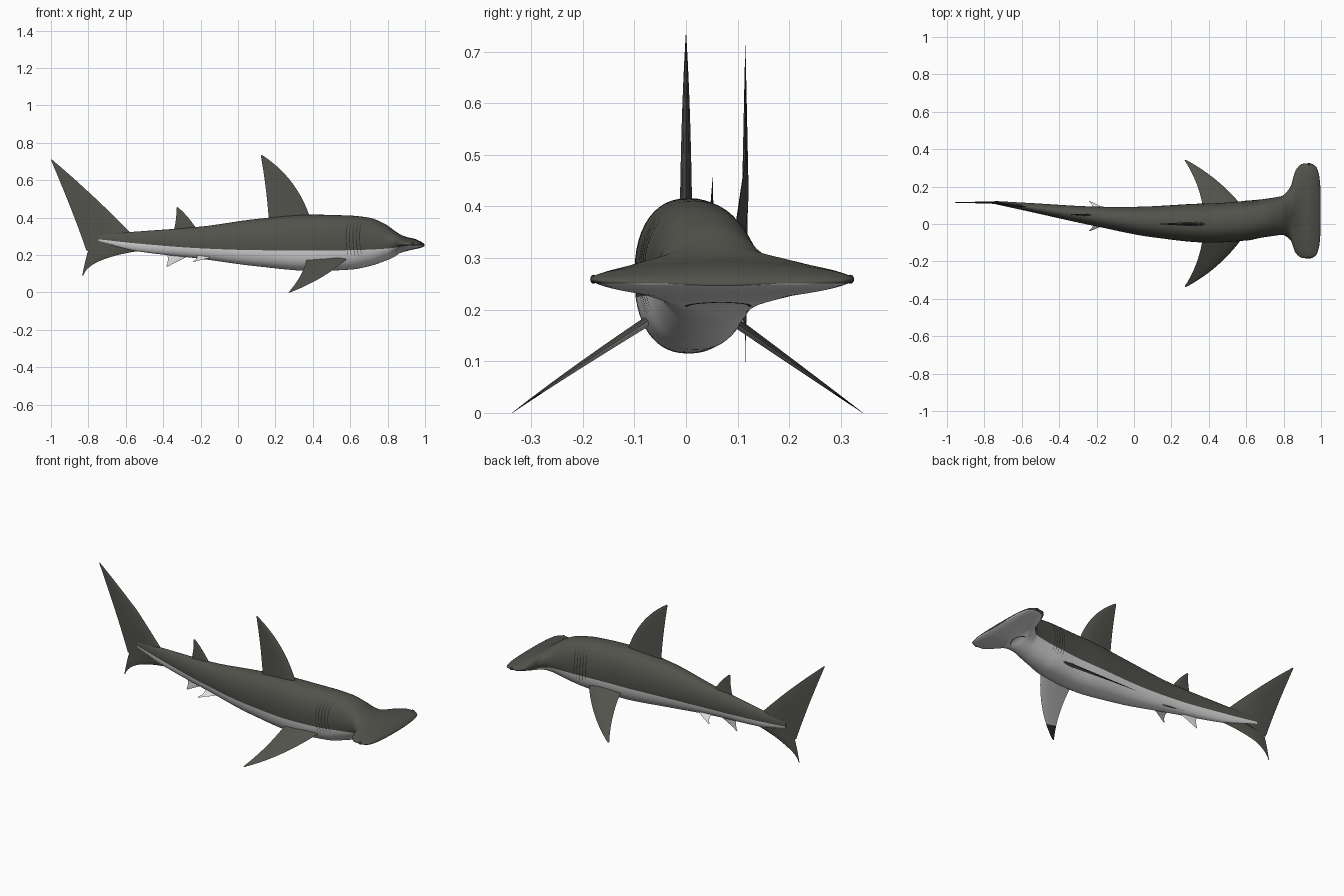
import bpy, bmesh, math
from mathutils import Vector

if "Cube" in bpy.data.objects:
    bpy.data.objects.remove(bpy.data.objects["Cube"])


def material(name, rgb):
    m = bpy.data.materials.new(name)
    m.diffuse_color = (*rgb, 1)
    m.use_nodes = True
    m.node_tree.nodes["Principled BSDF"].inputs["Base Color"].default_value = m.diffuse_color
    return m


DARK = material("slate back", (0.085, 0.085, 0.073))
LIGHT = material("pale belly", (0.72, 0.72, 0.72))
TIP = material("dark fin tip", (0.035, 0.035, 0.032))
LINE = material("gill black", (0.03, 0.03, 0.028))

# Body stations: x, centre y, half width, top z, bottom z, colour line z, roundness
STATIONS = [
    (-0.745, .115, .008, .310, .270, .284, 2.0),
    (-0.55, .088, .024, .325, .222, .263, 2.0),
    (-0.20, .040, .053, .352, .180, .236, 2.1),
    (0.10, .012, .083, .393, .140, .226, 2.2),
    (0.40, .005, .105, .416, .115, .224, 2.3),
    (0.60, .018, .106, .411, .122, .226, 2.3),
    (0.70, .032, .102, .400, .140, .229, 2.2),
    (0.785, .045, .103, .367, .168, .234, 2.1),
    (0.835, .056, .140, .332, .190, .239, 1.7),
    (0.865, .066, .222, .312, .210, .244, 1.6),
    (0.90, .070, .252, .297, .221, .249, 1.8),
    (0.94, .070, .254, .288, .230, .251, 2.0),
    (0.972, .070, .238, .275, .237, .251, 2.1),
    (0.99, .070, .190, .264, .243, .251, 2.1),
    (0.998, .070, .110, .256, .247, .251, 2.0),
]


def station(x):
    """Monotone smooth interpolation of the station table."""
    S = STATIONS
    x = min(max(x, S[0][0]), S[-1][0])
    i = max(k for k in range(len(S) - 1) if S[k][0] <= x)
    h = S[i + 1][0] - S[i][0]
    t = (x - S[i][0]) / h

    def sec(k, c):
        return (S[k + 1][c] - S[k][c]) / (S[k + 1][0] - S[k][0])

    def slope(k, c):
        if k == 0:
            return sec(0, c)
        if k == len(S) - 1:
            return sec(k - 1, c)
        a, b = sec(k - 1, c), sec(k, c)
        return 2 * a * b / (a + b) if a * b > 0 else 0

    return [(2*t**3 - 3*t*t + 1) * S[i][c] + (t**3 - 2*t*t + t) * h * slope(i, c)
            + (3*t*t - 2*t**3) * S[i + 1][c] + (t**3 - t*t) * h * slope(i + 1, c)
            for c in range(1, 7)]


def spow(v, p):
    return math.copysign(abs(v) ** p, v)


def skin(x, a, off=0.0):
    """Point on the body surface at length x and angle a."""
    yc, hw, top, bot, _, n = station(x)
    return Vector((x, yc + (hw + off) * spow(math.cos(a), 2 / n),
                   (top + bot) / 2 + ((top - bot) / 2 + off) * spow(math.sin(a), 2 / n)))


def line_angle(x):
    _, _, top, bot, line, n = station(x)
    return math.asin(max(-.95, min(.95, spow((line - (top + bot) / 2) / ((top - bot) / 2), n / 2))))


def finish(name, bm, mats, angle=40, normals=True):
    if normals:
        bmesh.ops.recalc_face_normals(bm, faces=bm.faces)
    me = bpy.data.meshes.new(name)
    bm.to_mesh(me)
    bm.free()
    for m in mats:
        me.materials.append(m)
    ob = bpy.data.objects.new(name, me)
    bpy.context.collection.objects.link(ob)
    bpy.ops.object.select_all(action='DESELECT')
    ob.select_set(True)
    bpy.context.view_layer.objects.active = ob
    bpy.ops.object.shade_smooth_by_angle(angle=math.radians(angle))
    return ob


def loft(bm, rings, rule):
    vs = [[bm.verts.new(p) for p in r] for r in rings]
    n = len(vs[0])
    for i in range(len(vs) - 1):
        for j in range(n):
            k = (j + 1) % n
            f = bm.faces.new((vs[i][j], vs[i][k], vs[i + 1][k], vs[i + 1][j]))
            f.material_index = rule(i, j)
    bm.faces.new(vs[0])
    bm.faces.new(vs[-1])


# Body and hammer head: edge loop follows the colour line
UP, LOW, SUB = 28, 24, 7
xs = [STATIONS[i][0] + (STATIONS[i + 1][0] - STATIONS[i][0]) * k / SUB
      for i in range(len(STATIONS) - 1) for k in range(SUB)] + [STATIONS[-1][0]]
rings = []
for x in xs:
    a = line_angle(x)
    rings.append([skin(x, a + (math.pi - 2 * a) * j / UP) for j in range(UP)]
                 + [skin(x, math.pi - a + (math.pi + 2 * a) * j / LOW) for j in range(LOW)])
bm = bmesh.new()
loft(bm, rings, lambda i, j: 0 if j < UP else 1)
finish("body", bm, [DARK, LIGHT], 60)


# Fins: thin foil sections between a leading and a trailing edge (root, middle, tip)
def through(p, s):
    a, b, c = map(Vector, p)
    return a * (1 - s) * (1 - 2 * s) + b * 4 * s * (1 - s) + c * s * (2 * s - 1)


FOIL = [(0, 0), (.08, .6), (.3, 1), (.65, .6), (1, 0)]


def fin(name, lead, trail, thick, mats, normal=(0, 1, 0), rule=lambda i, up: 0, follow=False):
    nrm, n = Vector(normal).normalized(), 20
    chord0 = (Vector(trail[0]) - Vector(lead[0])).length
    rings = []
    for i in range(n + 1):
        L, T = through(lead, i / n), through(trail, i / n)
        t = thick / 2 * (T - L).length / chord0
        up = [L.lerp(T, c) + nrm * h * t for c, h in FOIL]
        low = [L.lerp(T, c) - nrm * h * t for c, h in FOIL[-2:0:-1]]
        ring = up + low
        if follow:  # bend with the spine
            for p in ring:
                p.y += station(p.x)[0]
        rings.append(ring)
    bm = bmesh.new()
    loft(bm, rings, lambda i, j: rule(i / n, j < 4))
    return finish(name, bm, mats)


fin("dorsal_fin", [(.39, 0, .385), (.29, 0, .585), (.128, 0, .735)],
    [(.165, 0, .385), (.148, 0, .56), (.122, 0, .732)], .024, [DARK])
fin("second_dorsal_fin", [(-.215, .048, .33), (-.268, .05, .402), (-.322, .052, .456)],
    [(-.345, .05, .325), (-.332, .05, .39), (-.33, .052, .453)], .012, [DARK])
fin("tail_upper_lobe", [(-.54, 0, .285), (-.775, 0, .515), (-.998, 0, .713)],
    [(-.81, 0, .222), (-.89, 0, .44), (-1, 0, .708)], .02, [DARK], follow=True)
fin("tail_lower_lobe", [(-.51, 0, .225), (-.735, 0, .17), (-.828, 0, .088)],
    [(-.785, 0, .27), (-.808, 0, .2), (-.833, 0, .09)], .014, [DARK], follow=True)
fin("anal_fin", [(-.25, .052, .20), (-.325, .056, .165), (-.378, .062, .136)],
    [(-.385, .064, .225), (-.375, .062, .18), (-.384, .062, .139)], .008, [LIGHT])

for side, s in (("left", 1), ("right", -1)):
    def pt(x, y, z, c):
        return (x, c + s * y, z)
    fin(side + "_pectoral_fin",
        [pt(.59, .07, .187, .01), pt(.45, .222, .083, .004), pt(.278, .34, 0, .003)],
        [pt(.37, .07, .187, .01), pt(.335, .21, .092, .004), pt(.27, .338, .001, .003)],
        .02, [DARK, LIGHT, TIP], (0, s * .57, .82),
        lambda t, up: 0 if up else (2 if t > .7 else 1))
    fin(side + "_pelvic_fin",
        [pt(-.10, .015, .195, .035), pt(-.18, .055, .178, .04), pt(-.236, .08, .163, .042)],
        [pt(-.225, .015, .205, .035), pt(-.22, .05, .185, .04), pt(-.242, .079, .166, .042)],
        .008, [LIGHT], (0, s * .4, .9))

    # Gill slits: narrow strips lying on the skin
    bm = bmesh.new()
    for g in range(5):
        pairs = []
        for k in range(13):
            u = k / 12
            a = math.radians(-28 + 78 * u)
            a = a if s > 0 else math.pi - a
            x = .59 + .018 * g - .012 * math.sin(math.pi * u)
            w = .0022 * math.sin(math.pi * u) + .0003
            pairs.append([bm.verts.new(skin(x + d, a, .0012)) for d in (-w, w)])
        for p, q in zip(pairs, pairs[1:]):
            bm.faces.new((p[0], p[1], q[1], q[0]) if s > 0 else (p[1], p[0], q[0], q[1]))
    finish(side + "_gill_slits", bm, [LINE], normals=False)

    # Eye at the end of the hammer
    bm = bmesh.new()
    bmesh.ops.create_uvsphere(bm, u_segments=16, v_segments=10, radius=.011)
    for v in bm.verts:
        v.co = Vector((.935 + v.co.x, .07 + s * .249 + v.co.y * .6, .259 + v.co.z * .8))
    finish(side + "_eye", bm, [LINE])

# Mouth line under the head
bm = bmesh.new()
pairs = []
for k in range(17):
    u = k / 16
    a = math.radians(245 + 50 * u)
    x = .85 + .03 * math.sin(math.pi * u)
    pairs.append([bm.verts.new(skin(x + d, a, .0012)) for d in (-.002, .002)])
for p, q in zip(pairs, pairs[1:]):
    bm.faces.new((p[0], p[1], q[1], q[0]))
finish("mouth", bm, [LINE], normals=False)
